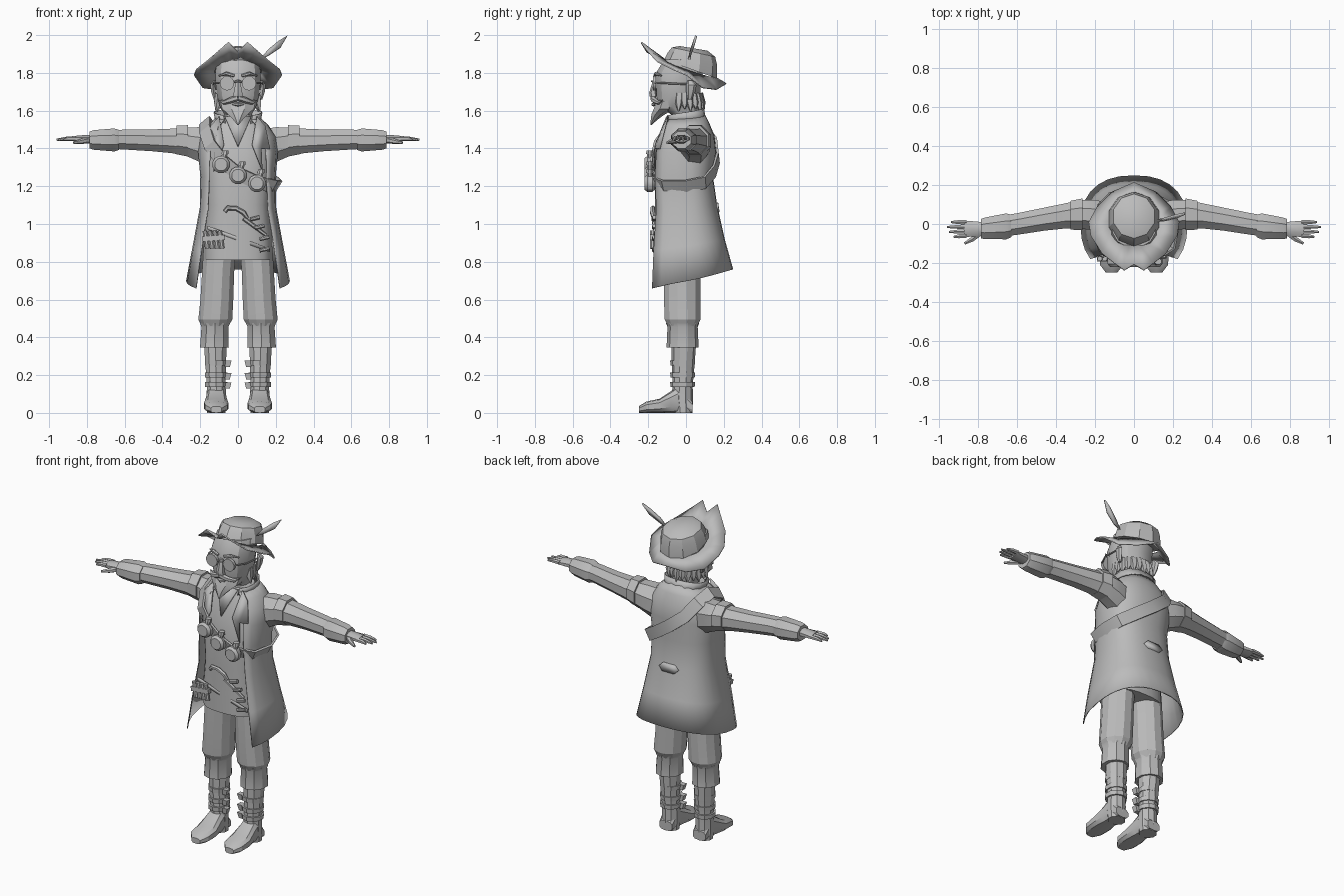
import bpy, bmesh, math
from mathutils import Vector as V

grey = bpy.data.materials.new("plain grey")
grey.diffuse_color = (0.5, 0.5, 0.5, 1)

def build(name, verts, faces, mirror=False, thick=0, angle=30):
    verts = [tuple(v) for v in verts]
    faces = [tuple(f) for f in faces]
    if mirror:
        n = len(verts)
        verts += [(-x, y, z) for x, y, z in verts]
        faces += [tuple(i + n for i in reversed(f)) for f in faces]
    me = bpy.data.meshes.new(name)
    me.from_pydata(verts, [], faces)
    bm = bmesh.new()
    bm.from_mesh(me)
    bmesh.ops.recalc_face_normals(bm, faces=bm.faces)
    bm.to_mesh(me)
    bm.free()
    me.shade_smooth()
    me.set_sharp_from_angle(angle=math.radians(angle))
    me.materials.append(grey)
    ob = bpy.data.objects.new(name, me)
    bpy.context.collection.objects.link(ob)
    if thick:
        m = ob.modifiers.new("thickness", 'SOLIDIFY')
        m.thickness = thick
    return ob

def power(c, p):
    return math.copysign(abs(c) ** p, c)

def ring(c, u, v, n, p=1.0):
    c, u, v = V(c), V(u), V(v)
    return [c + u * power(math.cos(2 * math.pi * (i + .5) / n), p)
              + v * power(math.sin(2 * math.pi * (i + .5) / n), p) for i in range(n)]

def loft(name, rings, mirror=False, closed=True, caps=True, loop=False, **kw):
    n, m = len(rings[0]), len(rings)
    faces = []
    for r in range(m if loop else m - 1):
        s = (r + 1) % m
        for i in range(n if closed else n - 1):
            j = (i + 1) % n
            faces.append((r * n + i, r * n + j, s * n + j, s * n + i))
    if caps and closed and not loop:
        faces += [range(n), range((m - 1) * n, m * n)]
    return build(name, [p for r in rings for p in r], faces, mirror, **kw)

def upright(name, rows, n=10, p=1.0, **kw):
    # rows: x, y, z, half width, half depth
    return loft(name, [ring((x, y, z), (a, 0, 0), (0, b, 0), n, p) for x, y, z, a, b in rows], **kw)

def sideways(name, rows, n=8, **kw):
    # rows along x: x, y, z, half depth, half height
    return loft(name, [ring((x, y, z), (0, a, 0), (0, 0, b), n) for x, y, z, a, b in rows], **kw)

def tube(name, pts, radii, n=6, **kw):
    pts, rings = [V(p) for p in pts], []
    for i, p in enumerate(pts):
        t = (pts[min(i + 1, len(pts) - 1)] - pts[max(i - 1, 0)]).normalized()
        u = t.cross(V((0, 0, 1)) if abs(t.z) < .9 else V((0, 1, 0))).normalized()
        rings.append(ring(p, u * radii[i], t.cross(u) * radii[i], n))
    return loft(name, rings, **kw)

def sheet(name, rows, n=20, p=.85, **kw):
    # open wrap round the back: z back, z front, half width, y back, y front edge, end angle
    rings = []
    for zb, zf, rx, yb, yf, end in rows:
        end, out = math.radians(end), []
        front = yf / power(math.cos(end), p)
        for i in range(n + 1):
            a = end * (2 * i / n - 1)
            c = power(math.cos(a), p)
            out.append((rx * power(math.sin(a), p), c * (yb if c > 0 else front),
                        zb + (zf - zb) * (1 - math.cos(a)) / (1 - math.cos(end))))
        rings.append(out)
    return loft(name, rings, closed=False, thick=.006, **kw)

def plate(name, pts, mirror=False, thick=.009):
    return build(name, pts, [range(len(pts))], mirror, thick)

# boots and their straps
upright("boot_shaft", [(.115, -.015, .0, .052, .048), (.115, -.02, .08, .055, .058), (.115, -.018, .14, .052, .053),
                       (.118, -.015, .25, .057, .06), (.12, -.012, .36, .063, .065)], mirror=True)
loft("boot_foot", [ring((.115, y, h * .5), (w, 0, 0), (0, 0, h * .5), 10, .7) for y, w, h in
                   [(.035, .045, .06), (-.03, .052, .15), (-.08, .056, .115), (-.14, .066, .075),
                    (-.21, .062, .06), (-.25, .03, .035)]], mirror=True)
for z in (.15, .2, .265):
    upright("boot_strap", [(.116, -.018, z - .013, .061, .064), (.116, -.018, z + .013, .063, .066)], mirror=True)
    upright("boot_buckle", [(.056, -.04, z - .022, .018, .02), (.05, -.042, z + .012, .022, .024)], n=4, mirror=True)

# striped trousers and gathered knee cuffs
upright("trouser_leg", [(.122, -.018, .46, .075, .08), (.12, -.018, .495, .093, .098), (.112, -.02, .6, .09, .1),
                        (.105, -.02, .75, .088, .1), (.095, -.02, .88, .09, .1)], n=12, mirror=True, angle=20)
upright("knee_cuff", [(.125, -.018, .345, .08, .085), (.122, -.018, .455, .075, .08), (.122, -.018, .475, .083, .088)],
        mirror=True)

# waistcoat
vest = [(.81, .178, -.165, .1), (.95, .178, -.165, .1), (1.1, .165, -.165, .11), (1.25, .175, -.168, .12),
        (1.38, .18, -.155, .12), (1.5, .15, -.12, .1), (1.57, .1, -.09, .07)]
upright("waistcoat", [(0, (f + b) / 2, z, w, (b - f) / 2) for z, w, f, b in vest], n=20, p=.75)

# long coat, open at the front
sheet("coat", [(.76, .66, .275, .25, -.18, 128), (.92, .86, .24, .205, -.172, 128), (1.1, 1.08, .202, .165, -.158, 130),
               (1.25, 1.25, .2, .143, -.165, 133), (1.38, 1.38, .212, .16, -.158, 138), (1.47, 1.46, .2, .15, -.135, 142),
               (1.53, 1.52, .16, .125, -.115, 145), (1.58, 1.56, .11, .1, -.095, 145)])
sheet("collar", [(1.54, 1.53, .12, .11, -.1, 150), (1.61, 1.575, .13, .095, -.1, 145)], n=12)
plate("lapel", [(.1, -.1, 1.57), (.145, -.115, 1.52), (.17, -.145, 1.4), (.125, -.165, 1.4), (.13, -.172, 1.28),
                (.075, -.165, 1.42)], mirror=True)
plate("shirt_front", [(-.07, -.105, 1.57), (.07, -.105, 1.57), (0, -.168, 1.41)])
plate("coat_back_tab", [(-.065, .172, 1.09), (-.04, .17, 1.115), (.04, .17, 1.115), (.065, .172, 1.09),
                        (.04, .178, 1.065), (-.04, .178, 1.065)], thick=.016)

# sleeves, shoulder bands, cuffs
sideways("sleeve", [(.13, .03, 1.40, .085, .11), (.2, .045, 1.42, .085, .1), (.27, .05, 1.435, .08, .083),
                    (.35, .042, 1.44, .07, .07), (.46, .025, 1.443, .064, .062), (.6, 0, 1.447, .06, .057),
                    (.67, -.01, 1.447, .058, .053)], mirror=True, angle=20)
sideways("shoulder_band", [(.265, .05, 1.44, .088, .09), (.325, .045, 1.445, .08, .082)], mirror=True)
sideways("sleeve_cuff", [(.63, -.01, 1.445, .062, .057), (.655, -.012, 1.445, .072, .066), (.765, -.022, 1.445, .06, .056),
                         (.785, -.024, 1.445, .054, .048)], mirror=True)

# hands
sideways("palm", [(.75, -.025, 1.447, .03, .024), (.8, -.025, 1.45, .04, .024), (.87, -.025, 1.45, .046, .017)], mirror=True)
for i, tip in enumerate((.925, .95, .96, .94)):
    y = -.06 + i * .023
    tube("finger", [(.86, y, 1.452), (.9, y * 1.05, 1.452), (tip, y * 1.1, 1.446)], (.013, .012, .006), mirror=True)
tube("thumb", [(.79, -.045, 1.445), (.83, -.078, 1.437), (.87, -.1, 1.43)], (.017, .014, .007), mirror=True)

# head
upright("head", [(0, .0, 1.5, .07, .065), (0, -.005, 1.58, .075, .075), (0, -.04, 1.62, .098, .11), (0, -.04, 1.68, .115, .12),
                 (0, -.04, 1.74, .122, .122), (0, -.035, 1.8, .124, .127), (0, -.01, 1.87, .115, .11)], n=12, p=.9)
upright("beard", [(0, -.1, 1.65, .1, .062), (0, -.115, 1.61, .092, .06), (0, -.148, 1.58, .055, .038),
                  (0, -.17, 1.55, .025, .018), (0, -.185, 1.525, .004, .004)], n=8)
upright("nose", [(0, -.17, 1.675, .03, .022), (0, -.175, 1.695, .026, .02), (0, -.155, 1.765, .012, .018)], n=6)
tube("moustache", [(0, -.175, 1.668), (.04, -.168, 1.655), (.075, -.145, 1.643), (.1, -.125, 1.655)],
     (.016, .016, .012, .003), mirror=True)
tube("eyebrow", [(.02, -.165, 1.785), (.06, -.158, 1.797), (.1, -.13, 1.785)], (.008, .01, .004), mirror=True)
tube("lip", [(-.04, -.155, 1.637), (0, -.172, 1.633), (.04, -.155, 1.637)], (.006, .011, .006))
upright("ear", [(.122, .02, 1.66, .008, .012), (.13, .025, 1.7, .014, .024), (.134, .028, 1.735, .014, .028),
                (.125, .02, 1.76, .006, .012)], n=6, mirror=True)
for i in range(13):
    a = math.radians(-100 + i * 200 / 12)
    s, c = math.sin(a), math.cos(a)
    tube("hair_tuft", [(.1 * s, -.02 + .09 * c, 1.69), (.108 * s, -.02 + .105 * c, 1.64),
                       (.118 * s, -.02 + .115 * c, 1.595 + .015 * (i % 2))], (.022, .02, .003), n=5)

# round spectacles
tube("spectacle_lens", [(.058, -.158, 1.745), (.058, -.176, 1.745)], (.038, .038), n=14, mirror=True)
tube("spectacle_bridge", [(-.025, -.172, 1.752), (0, -.182, 1.756), (.025, -.172, 1.752)], (.005,) * 3)
tube("spectacle_arm", [(.094, -.165, 1.748), (.128, -.1, 1.745), (.132, .02, 1.74)], (.005,) * 3, mirror=True)

# hat: brim built from one half outline, then crown
half = [(0, -.205, 1.915), (.05, -.235, 1.965), (.1, -.2, 1.92), (.165, -.15, 1.865), (.222, -.06, 1.82), (.233, .01, 1.79),
        (.19, .09, 1.725), (.115, .165, 1.715), (0, .215, 1.745)]
outer = [V(p) for p in half] + [V((-x, y, z)) for x, y, z in reversed(half[1:-1])]
inner = []
for p in outer:
    d = V((p.x, p.y - .03)).normalized()
    inner.append(V((d.x * .128, .025 + d.y * .13, 1.825 - d.y * .045 - .015 * abs(d.x))))
loft("hat_brim", [inner, outer], thick=.008, caps=False, angle=35)
def crown_ring(r, z, tilt, cy):
    return [V((r * math.cos(a), cy + r * 1.04 * math.sin(a), z - tilt * math.sin(a)))
            for a in (2 * math.pi * (i + .5) / 10 for i in range(10))]
loft("hat_crown", [crown_ring(.135, 1.82, .05, .025), crown_ring(.125, 1.875, .035, .035), crown_ring(.11, 1.91, .025, .04),
                   crown_ring(.07, 1.93, .012, .04)])
plate("feather", [(.115, .01, 1.87), (.165, .015, 1.895), (.225, .03, 1.935), (.262, .048, 1.998), (.215, .038, 1.97),
                  (.16, .022, 1.925)], thick=.012)

# bandolier looping over one shoulder and under the other arm
path = [V(p) for p in [(-.175, -.09, 1.5), (-.15, -.15, 1.42), (-.08, -.172, 1.33), (0, -.176, 1.265), (.1, -.174, 1.22),
                       (.19, -.12, 1.2), (.212, 0, 1.2), (.19, .1, 1.22), (.1, .15, 1.28), (0, .17, 1.35),
                       (-.1, .158, 1.43), (-.155, .1, 1.51), (-.175, .01, 1.545)]]
bands = []
for i, p in enumerate(path):
    t = (path[(i + 1) % len(path)] - path[i - 1]).normalized()
    out = p - V((0, 0, 1.33))
    out = (out - t * out.dot(t)).normalized()
    w = t.cross(out) * .036
    bands.append([p - w - out * .006, p + w - out * .006, p + w + out * .006, p - w + out * .006])
loft("bandolier", bands, loop=True)

# three round flasks with corked necks
for x, z in ((-.09, 1.315), (0, 1.257), (.1, 1.215)):
    tube("flask", [(x, y, z) for y in (-.165, -.178, -.205, -.22)], (.035, .047, .047, .034), n=12)
    upright("flask_neck", [(x + .015, -.192, z + .035, .016, .016), (x + .02, -.192, z + .055, .016, .016),
                           (x + .021, -.192, z + .056, .021, .021), (x + .024, -.192, z + .075, .018, .018)], n=8)

# belt gear: curved pistol grip, barrel, small vials, cartridge bundle
tube("pistol_grip", [(-.07, -.172, 1.065), (-.055, -.175, 1.085), (-.01, -.178, 1.083), (.03, -.178, 1.06), (.05, -.172, 1.03)],
     (.011, .013, .012, .013, .009))
tube("pistol_barrel", [(.03, -.172, 1.03), (.15, -.16, .94)], (.012, .009))
for x, z in ((.09, 1.03), (.115, .985), (.14, .925), (.14, .865)):
    tube("vial", [(x - .025, -.17, z - .006), (x + .025, -.168, z + .006)], (.011, .011), n=8)
for i in range(4):
    x = -.17 + i * .026
    tube("cartridge", [(x + .008, -.178, .87), (x - .006, -.178, .965)], (.014, .013), n=8)
tube("cartridge_band", [(-.19, -.178, .92), (-.07, -.178, .93)], (.019, .019), n=4)
plate("waist_strap", [(-.16, -.171, .97), (-.16, -.171, .99), (.17, -.155, .87), (.17, -.155, .85)])
